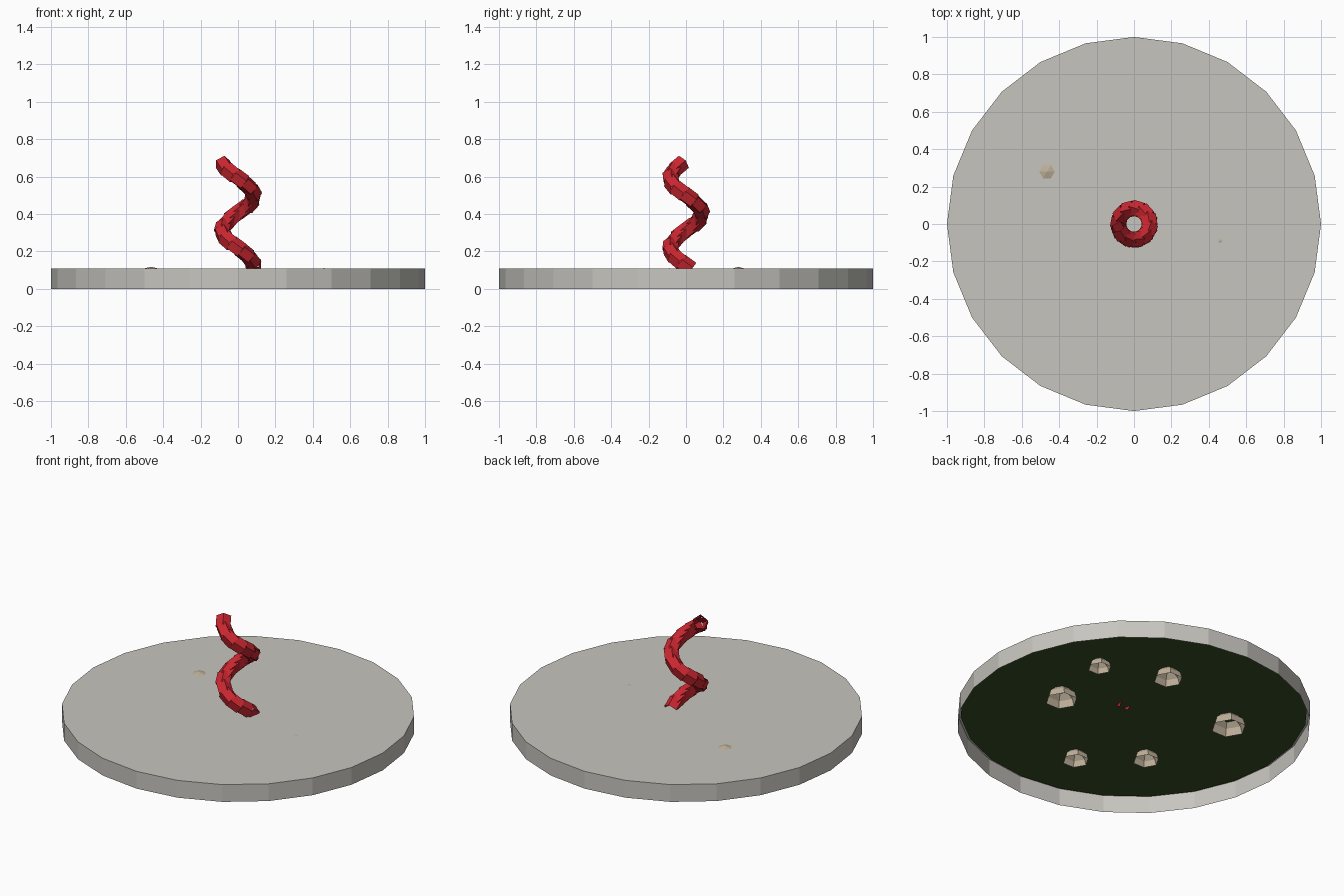
import bpy
from math import sin, cos, pi, radians
from mathutils import Vector

if "Cube" in bpy.data.objects:
    bpy.data.objects.remove(bpy.data.objects["Cube"])


def material(name, rgb):
    m = bpy.data.materials.new(name)
    m.diffuse_color = (*rgb, 1)
    m.use_nodes = True
    m.node_tree.nodes["Principled BSDF"].inputs["Base Color"].default_value = m.diffuse_color
    return m


stone_grey = material("pale_grey", (0.57, 0.56, 0.52))
moss_green = material("dark_green", (0.04, 0.075, 0.02))
red = material("red", (0.6, 0.02, 0.03))
sand = material("sand", (0.52, 0.44, 0.32))


def lathe(name, profile, sides, mat, loc=(0, 0, 0), axis=None, spin=0.0):
    """Open flat-shaded shell from (radius, height) rings; radius 0 makes a pole."""
    verts, rings, faces = [], [], []
    for r, z in profile:
        n = 1 if r == 0 else sides
        rings.append([len(verts) + i for i in range(n)])
        for i in range(n):
            a = 2 * pi * i / sides + spin
            verts.append((r * cos(a), r * sin(a), z))
    for lo, hi in zip(rings, rings[1:]):
        for i in range(sides):
            j = (i + 1) % sides
            if len(hi) == 1:
                faces.append((lo[i], lo[j], hi[0]))
            else:
                faces.append((lo[i], lo[j], hi[j], hi[i]))
    me = bpy.data.meshes.new(name)
    me.from_pydata(verts, [], faces)
    me.materials.append(mat)
    ob = bpy.data.objects.new(name, me)
    ob.location = loc
    if axis is not None:
        ob.rotation_euler = axis.to_track_quat('Z', 'Y').to_euler()
    bpy.context.collection.objects.link(ob)
    return ob


def disc(name, radius, z, mat):
    bpy.ops.mesh.primitive_circle_add(vertices=24, radius=radius, fill_type='NGON',
                                      location=(0, 0, z))
    ob = bpy.context.object
    ob.name = name
    ob.data.materials.append(mat)


# Shallow round base: open underneath, with a green underside just below the top
TOP = 0.108
lathe("base_rim", [(1, 0), (1, TOP)], 24, stone_grey)
disc("base_top", 1, TOP, stone_grey)
disc("green_floor", 0.985, 0.1, moss_green)

# Open six-sided domes set into the base: x, y, radius
domes = [(-0.465, 0.28, 0.100), (0.46, -0.09, 0.092), (0.53, 0.33, 0.067),
         (0.15, 0.48, 0.083), (-0.04, -0.56, 0.075), (-0.345, -0.305, 0.075)]
for x, y, r in domes:
    rings = [(r * cos(radians(t)), 0.9 * r * sin(radians(t))) for t in (0, 30, 60)]
    lathe("pebble", rings + [(0, 0.9 * r)], 6, sand, (x, y, 0.028))

# Coil of short open five-sided sleeves climbing clockwise
COUNT, SWEEP, RADIUS, RISE = 17, radians(510), 0.082, 0.53


def coil(t):
    a = -SWEEP * t
    return Vector((RADIUS * cos(a), RADIUS * sin(a), 0.125 + RISE * t))


for i in range(COUNT):
    t = i / (COUNT - 1)
    tangent = (coil(t + 0.01) - coil(t - 0.01)).normalized()
    lathe("coil_segment", [(0.044, -0.036), (0.044, 0.036)], 5, red,
          coil(t), tangent, spin=pi / 2)
